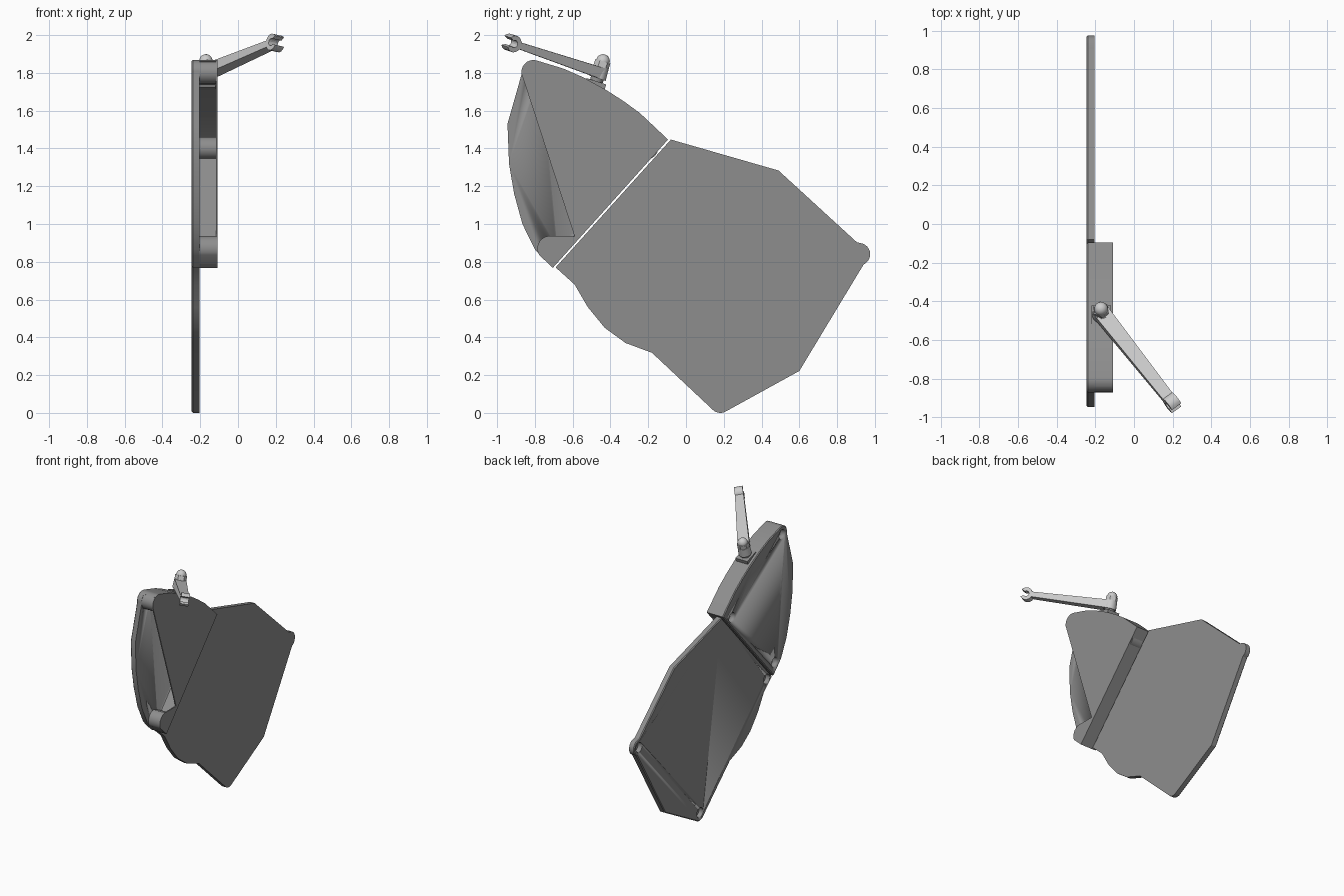
import bpy, bmesh, math
from mathutils import Matrix, Vector

if "Cube" in bpy.data.objects:
    bpy.data.objects.remove(bpy.data.objects["Cube"])

X0, X1, X2, X3 = -0.245, -0.203, -0.116, -0.108   # outer face, plate back, rim top, cover top


def material(name, g):
    m = bpy.data.materials.new(name)
    m.diffuse_color = (g, g, g, 1)
    m.use_nodes = True
    m.node_tree.nodes["Principled BSDF"].inputs["Base Color"].default_value = m.diffuse_color
    return m


DARK = material("dark_grey", 0.27)
MID = material("mid_grey", 0.52)
LIGHT = material("light_grey", 0.75)


def finish(name, bm, matrix=None, smooth=True, mat=DARK):
    if matrix:
        bm.transform(matrix)
    bmesh.ops.recalc_face_normals(bm, faces=bm.faces[:])
    me = bpy.data.meshes.new(name)
    bm.to_mesh(me)
    bm.free()
    me.materials.append(mat)
    ob = bpy.data.objects.new(name, me)
    bpy.context.collection.objects.link(ob)
    if smooth:
        bpy.ops.object.select_all(action='DESELECT')
        ob.select_set(True)
        bpy.context.view_layer.objects.active = ob
        bpy.ops.object.shade_smooth_by_angle(angle=math.radians(25))
    return ob


def prism(name, pts, a, b, bevel=0, matrix=None, mat=DARK):
    """Extrude a (y, z) profile along x from a to b."""
    bm = bmesh.new()
    face = bm.faces.new([bm.verts.new((a, y, z)) for y, z in pts])
    ext = bmesh.ops.extrude_face_region(bm, geom=[face], use_keep_orig=True)
    bmesh.ops.translate(bm, vec=(b - a, 0, 0),
                        verts=[g for g in ext['geom'] if isinstance(g, bmesh.types.BMVert)])
    bmesh.ops.recalc_face_normals(bm, faces=bm.faces[:])
    if bevel:
        rim = [e for e in bm.edges if all(abs(v.co.x - a) < 1e-5 for v in e.verts)]
        bmesh.ops.bevel(bm, geom=rim, offset=bevel, segments=1, affect='EDGES')
    return finish(name, bm, matrix, True, mat)


def arc(cy, cz, r, a0, a1, n):
    return [(cy + r * math.cos(math.radians(a0 + (a1 - a0) * i / n)),
             cz + r * math.sin(math.radians(a0 + (a1 - a0) * i / n))) for i in range(n + 1)]


def drill(ob, centres, r, depth):
    """Blind screw holes from the outer face."""
    for y, z in centres:
        cut = prism("hole_cutter", arc(y, z, r, 0, 345, 23), X0 - 0.02, X0 + depth)
        cut.hide_render = True
        bpy.context.view_layer.objects.active = ob
        mod = ob.modifiers.new("hole", 'BOOLEAN')
        mod.operation, mod.solver, mod.object = 'DIFFERENCE', 'EXACT', cut
        bpy.ops.object.modifier_apply(modifier=mod.name)
        bpy.data.objects.remove(cut)


# Lower panel with rounded screw corners
lower = ([(-0.08, 1.447), (0.49, 1.283), (0.905, 0.903)]
         + arc(0.915, 0.84, 0.06, 70, -65, 10)
         + [(0.60, 0.222)] + arc(0.182, 0.058, 0.058, -60, -130, 6)
         + [(-0.18, 0.318), (-0.32, 0.37), (-0.43, 0.45), (-0.52, 0.56), (-0.59, 0.68), (-0.69, 0.77)])
panel = prism("lower_panel", lower, X0, X1, 0.006)
drill(panel, [(0.915, 0.84), (0.182, 0.064), (-0.62, 0.775)], 0.037, 0.034)

# Upper panel
corner, foot = (-0.095, 1.447), (-0.705, 0.768)
top_curve = [(-0.245, 1.588), (-0.33, 1.65), (-0.42, 1.708), (-0.545, 1.777), (-0.65, 1.823)]
top_round = arc(-0.808, 1.805, 0.063, 75, 190, 10)
front_curve = [(-0.945, 1.53), (-0.937, 1.32), (-0.91, 1.16), (-0.866, 1.0), (-0.80, 0.865), (-0.77, 0.832)]
bosses = [(-0.808, 1.803), (-0.205, 1.402), (-0.717, 0.865)]
upper = prism("upper_panel", [corner] + top_curve + top_round + front_curve + [foot], X0, X1, 0.006)
drill(upper, bosses, 0.037, 0.1)

# Hollow housing: rim walls, screw bosses and thin cover
t = 0.03
inner_top = [(y - 0.016, z - t) for y, z in reversed(top_curve)]
rim = ([corner] + top_curve + top_round[:5]
       + [(-0.80, 1.83)] + inner_top
       + [(corner[0] - 0.045, corner[1] - 0.005), (foot[0] - t * 0.74, foot[1] + t * 0.67), foot])
prism("housing_rim", rim, X1, X2)
foot_outline = [(-0.59, 0.935)] + arc(-0.72, 0.87, 0.067, 95, 210, 10) + [foot]
shapes = [arc(-0.808, 1.803, 0.062, 0, 345, 23), arc(-0.205, 1.402, 0.058, 0, 345, 23),
          [(-0.648, 0.832), (-0.66, 0.91)] + foot_outline[1:]]
for label, shape, c in zip(("top", "rear", "foot"), shapes, bosses):
    boss = prism(label + "_screw_boss", shape, X1, X2)
    drill(boss, [c], 0.037, 0.1)
prism("housing_cover", [corner] + top_curve + top_round + foot_outline, X2, X3)

# Tilted frame for the pivot and arm: columns u (along arm), v, w (pivot axis)
pivot, tip = Vector((-0.17, -0.458, 1.806)), Vector((0.198, -0.925, 1.957))
w = Vector((0, 0.31, 0.95)).normalized()
u = tip - pivot
u -= w * u.dot(w)
L = u.length
u.normalize()
v = w.cross(u)


def frame(a, b, c):
    return Matrix.Translation(pivot) @ Matrix((a, b, c)).transposed().to_4x4()


ARM = frame(u, v, w)


def cylinder(name, r, r2, z0, z1, n, mat):
    bm = bmesh.new()
    bmesh.ops.create_cone(bm, cap_ends=True, segments=n, radius1=r, radius2=r2, depth=z1 - z0,
                          matrix=Matrix.Translation((0, 0, (z0 + z1) / 2)))
    return finish(name, bm, ARM, True, mat)


def tapered_box(name, a, b, matrix, mat):
    """Box between two (position, half width, half height, centre height) sections."""
    bm = bmesh.new()
    rings = [[bm.verts.new((p, sy * hw, cz + sz * hh)) for sy, sz in ((-1, -1), (1, -1), (1, 1), (-1, 1))]
             for p, hw, hh, cz in (a, b)]
    for i in range(4):
        j = (i + 1) % 4
        bm.faces.new((rings[0][i], rings[0][j], rings[1][j], rings[1][i]))
    bm.faces.new(rings[0])
    bm.faces.new(rings[1])
    return finish(name, bm, matrix, False, mat)


# Pivot stack: mount block, washer, hub, nut, domed cap
x_axis = Vector((1, 0, 0))
tapered_box("mount_block", (-0.05, 0.055, 0.025, -0.078), (0.05, 0.055, 0.025, -0.078),
            frame(x_axis, w.cross(x_axis), w), DARK)
cylinder("pivot_washer", 0.035, 0.035, -0.055, -0.034, 20, DARK)
cylinder("arm_hub", 0.046, 0.042, -0.036, 0.028, 20, MID)
cylinder("pivot_nut", 0.042, 0.042, 0.026, 0.058, 6, LIGHT)
bm = bmesh.new()
bmesh.ops.create_uvsphere(bm, u_segments=20, v_segments=10, radius=0.036,
                          matrix=Matrix.Translation((0, 0, 0.06)))
finish("pivot_cap", bm, ARM, True, LIGHT)

# Arm and open clip at its end
tapered_box("arm", (0.0, 0.042, 0.03, -0.004), (L - 0.03, 0.03, 0.018, 0), ARM, MID)
clip = arc(L, 0, 0.045, 35, 325, 14) + arc(L, 0, 0.02, 310, 50, 10)
prism("arm_clip", clip, -0.03, 0.03, 0, frame(v, u, w), MID)
